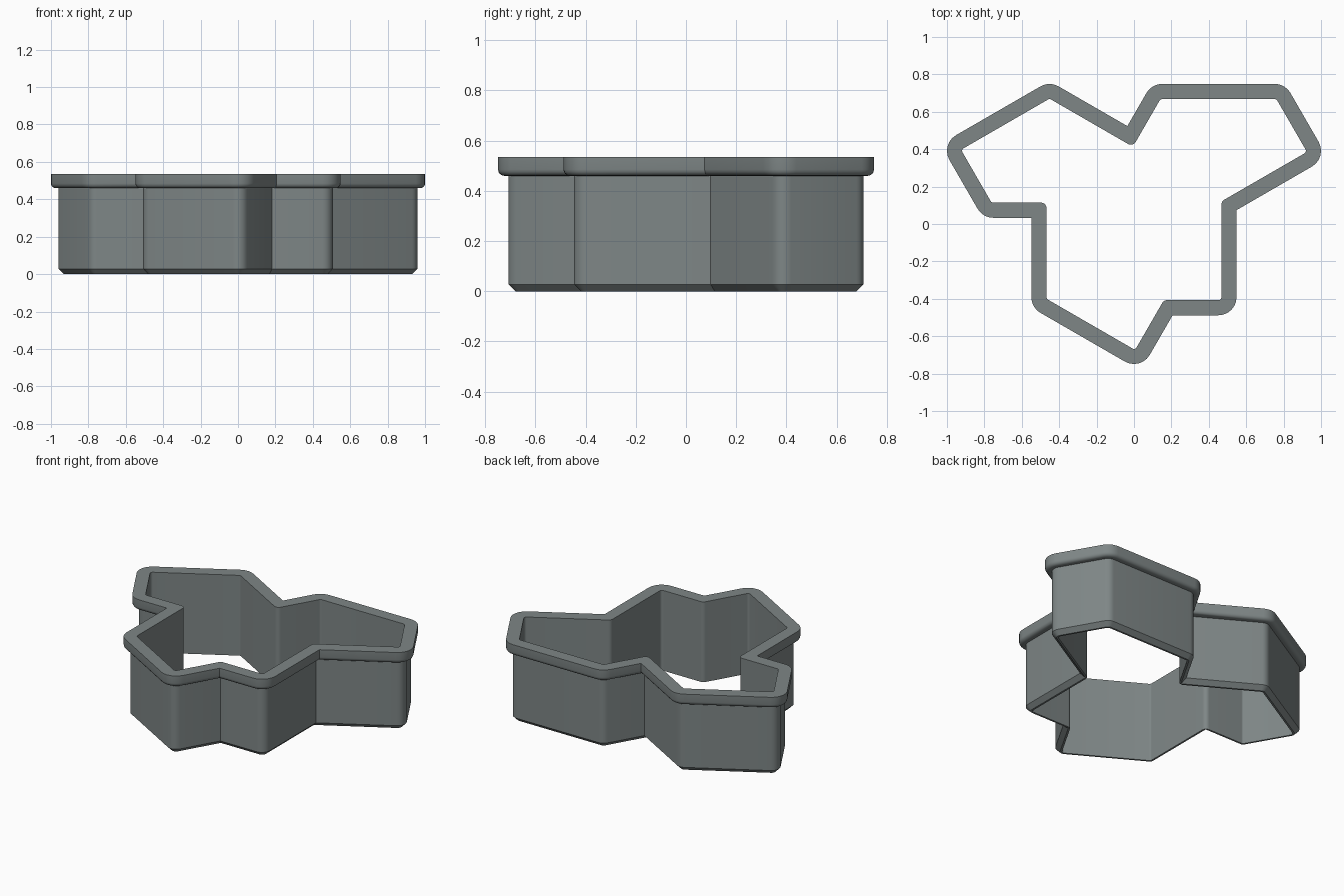
import bpy, bmesh, math
from mathutils import Vector, Matrix

if "Cube" in bpy.data.objects:
    bpy.data.objects.remove(bpy.data.objects["Cube"])

S = 0.301                 # short side of the outline
L = S * math.sqrt(3)      # long side
# Outline as (heading in degrees, length), walked counter-clockwise
WALK = [(90, L), (30, L), (120, S), (180, 2 * S), (240, S), (150, L), (210, L),
        (300, S), (0, S), (270, L), (330, L), (60, S), (0, S)]
STEPS = 6                 # segments per rounded corner


def outline():
    p, pts = Vector((0, 0)), []
    for ang, length in WALK:
        pts.append(p.copy())
        p += Vector((math.cos(math.radians(ang)), math.sin(math.radians(ang)))) * length
    mid = Vector([(min(q[i] for q in pts) + max(q[i] for q in pts)) / 2 for i in (0, 1)])
    return [q - mid for q in pts]


BASE = outline()


def ring(bm, offset, z, concave=0.0):
    """Outline pushed outward by offset, with rounded corners, at height z."""
    verts = []
    for i, p in enumerate(BASE):
        d0, d1 = [Vector((math.cos(math.radians(a)), math.sin(math.radians(a))))
                  for a in (WALK[i - 1][0], WALK[i][0])]
        n0, n1 = Vector((d0.y, -d0.x)), Vector((d1.y, -d1.x))
        corner = p + (n0 + n1) * (offset / (1 + n0.dot(n1)))
        turn = math.atan2(d0.x * d1.y - d0.y * d1.x, d0.dot(d1))
        r = offset if turn > 0 else concave
        centre = corner - d0 * (r * math.tan(abs(turn) / 2)) - n0 * math.copysign(r, turn)
        arm = n0 * math.copysign(r, turn)
        for k in range(STEPS + 1):
            q = centre + Matrix.Rotation(turn * k / STEPS, 2) @ arm
            verts.append(bm.verts.new((q.x, q.y, z)))
    return verts


INNER, WALL, RIM = 0.016, 0.056, 0.097
# Cross-section: inside wall, flat top, rounded rim edge, wall, bevelled blade
section = [(INNER, 0.0, 0.03), (INNER, 0.535, 0.03), (RIM, 0.535, 0)]
section += [(RIM - 0.025 + 0.025 * math.cos(a), 0.485 - 0.025 * math.sin(a), 0)
            for a in [math.radians(22.5 * k) for k in range(5)]]
section += [(WALL, 0.46, 0), (WALL, 0.028, 0), (INNER + 0.012, 0.0, 0)]

bm = bmesh.new()
rings = [ring(bm, *s) for s in section]
for j, a in enumerate(rings):
    b = rings[(j + 1) % len(rings)]
    for k in range(len(a)):
        m = (k + 1) % len(a)
        bm.faces.new((a[k], a[m], b[m], b[k]))
bmesh.ops.remove_doubles(bm, verts=bm.verts, dist=0.0004)
bmesh.ops.recalc_face_normals(bm, faces=bm.faces)
mesh = bpy.data.meshes.new("cutter_wall_and_rim")
bm.to_mesh(mesh)
bm.free()

grey = bpy.data.materials.new("slate grey")
grey.diffuse_color = (0.21, 0.24, 0.24, 1)
grey.use_nodes = True
grey.node_tree.nodes["Principled BSDF"].inputs["Base Color"].default_value = grey.diffuse_color
mesh.materials.append(grey)
cutter = bpy.data.objects.new("cutter_wall_and_rim", mesh)
bpy.context.collection.objects.link(cutter)
bpy.context.view_layer.objects.active = cutter
cutter.select_set(True)
bpy.ops.object.shade_smooth_by_angle(angle=math.radians(30))
